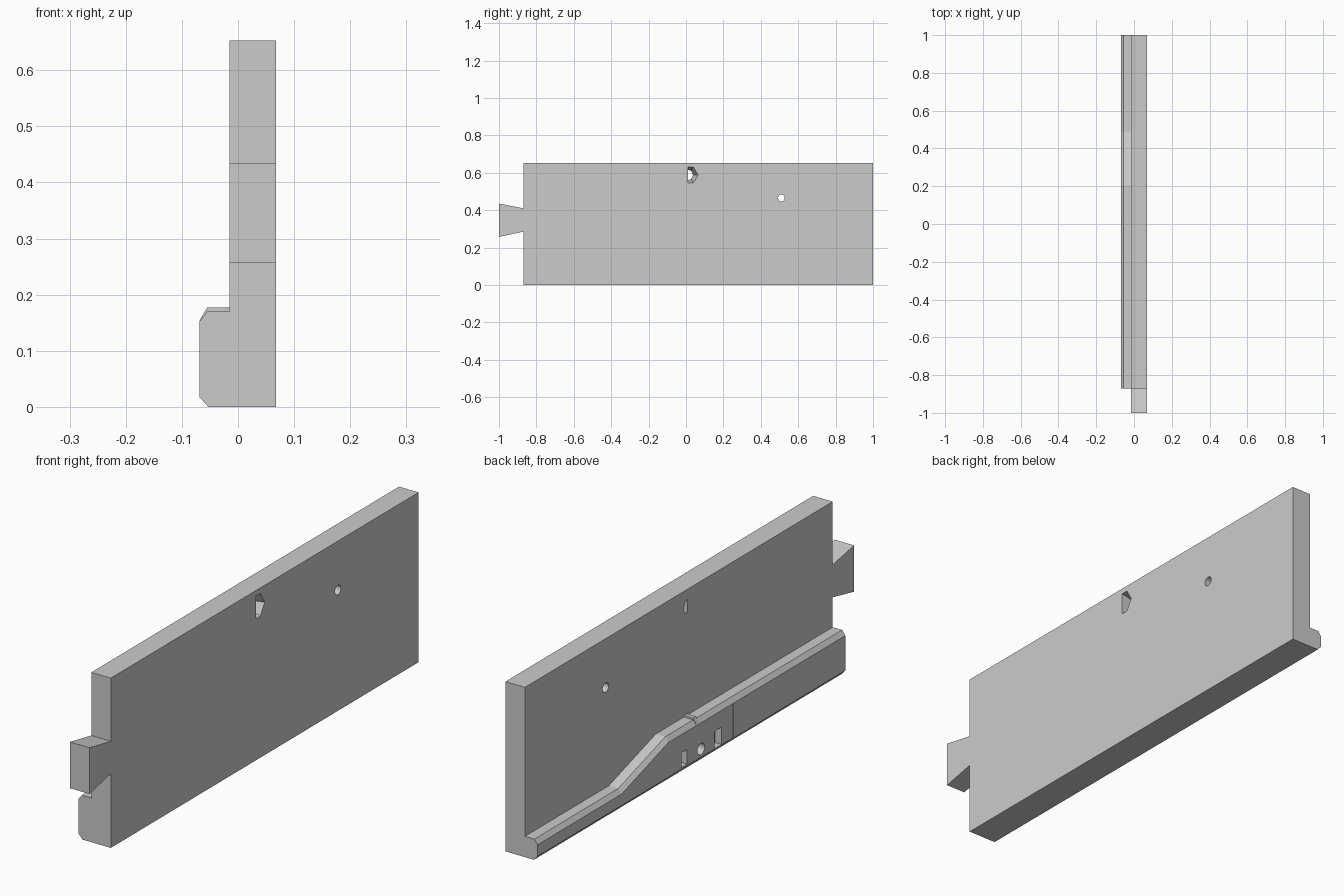
import bpy, bmesh, math

old = bpy.data.objects.get("Cube")
if old:
    bpy.data.objects.remove(old)

grey = bpy.data.materials.new("plain_grey")
grey.use_nodes = True
COLOR = (0.6, 0.6, 0.6, 1)
grey.diffuse_color = COLOR
grey.node_tree.nodes["Principled BSDF"].inputs["Base Color"].default_value = COLOR

X_IN, X_OUT, X_RAIL = -0.015, 0.068, -0.069
Y_FRONT, Y_BACK = -0.87, 1.0


def loft(name, sections):
    """Closed solid through matching rings of points."""
    bm = bmesh.new()
    rings = [[bm.verts.new(p) for p in s] for s in sections]
    n = len(rings[0])
    for a, b in zip(rings, rings[1:]):
        for i in range(n):
            j = (i + 1) % n
            bm.faces.new((a[i], a[j], b[j], b[i]))
    bm.faces.new(rings[0])
    bm.faces.new(rings[-1])
    bmesh.ops.recalc_face_normals(bm, faces=bm.faces)
    me = bpy.data.meshes.new(name)
    bm.to_mesh(me)
    bm.free()
    me.materials.append(grey)
    ob = bpy.data.objects.new(name, me)
    bpy.context.collection.objects.link(ob)
    return ob


def prism(name, outline, x0, x1):
    """Extrude a (y, z) outline along x."""
    return loft(name, [[(x, y, z) for y, z in outline] for x in (x0, x1)])


def rect(y0, y1, z0, z1):
    return [(y0, z0), (y1, z0), (y1, z1), (y0, z1)]


def disc(y, z, r, n=24):
    return [(y + r * math.cos(i * math.tau / n), z + r * math.sin(i * math.tau / n))
            for i in range(n)]


def cut(target, cutters):
    for c in cutters:
        c.hide_render = True
        mod = target.modifiers.new("cut", 'BOOLEAN')
        mod.operation, mod.solver, mod.object = 'DIFFERENCE', 'EXACT', c
    bpy.context.view_layer.update()
    deps = bpy.context.evaluated_depsgraph_get()
    me = bpy.data.meshes.new_from_object(target.evaluated_get(deps))
    target.modifiers.clear()
    target.data = me
    for c in cutters:
        bpy.data.objects.remove(c)


# Wall plate with a dovetail tab on its front end
plate = prism("wall_plate", [
    (Y_BACK, 0), (Y_BACK, 0.653), (Y_FRONT, 0.653), (Y_FRONT, 0.41),
    (-1, 0.435), (-1, 0.257), (Y_FRONT, 0.285), (Y_FRONT, 0)], X_IN, X_OUT)

# Round hole and tapered pocket through the plate
pocket_wide = [(0.012, 0.631), (0.04, 0.631), (0.065, 0.588), (0.04, 0.545), (0.012, 0.545)]
pocket_small = [(0.012, 0.615), (0.028, 0.61), (0.037, 0.588), (0.028, 0.566), (0.012, 0.561)]
pocket = loft("pocket_cutter", [
    [(X_OUT + 0.001, y, z) for y, z in pocket_wide],
    [(X_IN - 0.001, y, z) for y, z in pocket_small]])
cut(plate, [prism("hole_cutter", disc(0.51, 0.465, 0.018), -0.1, 0.1), pocket])


# Chamfered rail along the base, stepping down to the back
def rail_section(y, top):
    return [(x, y, z) for x, z in (
        (X_IN, 0), (-0.053, 0), (X_RAIL, 0.018), (X_RAIL, top - 0.018),
        (-0.055, top), (X_IN, top))]


rail = loft("base_rail", [rail_section(y, top) for y, top in (
    (Y_FRONT, 0.17), (0.205, 0.17), (0.49, 0.08), (Y_BACK, 0.08))])

# Shallow panel, two slots and a round socket in the outer face
cut(rail, [
    prism("panel_cutter", rect(-0.19, 0.17, 0.019, 0.151), -0.1, X_RAIL + 0.0015),
    prism("slot_cutter", rect(0.09, 0.125, 0.024, 0.08), -0.1, -0.04),
    prism("slot_cutter", rect(-0.118, -0.077, 0.02, 0.086), -0.1, -0.04),
    prism("socket_cutter", disc(0.005, 0.05, 0.022), -0.1, -0.03)])

# Thin marker ridge across the rail top
loft("marker_ridge", [[(x, y, z) for x, z in (
    (X_IN, 0.165), (X_IN, 0.177), (-0.055, 0.177), (X_RAIL, 0.153), (-0.06, 0.15))]
    for y in (0.018, 0.035)])
